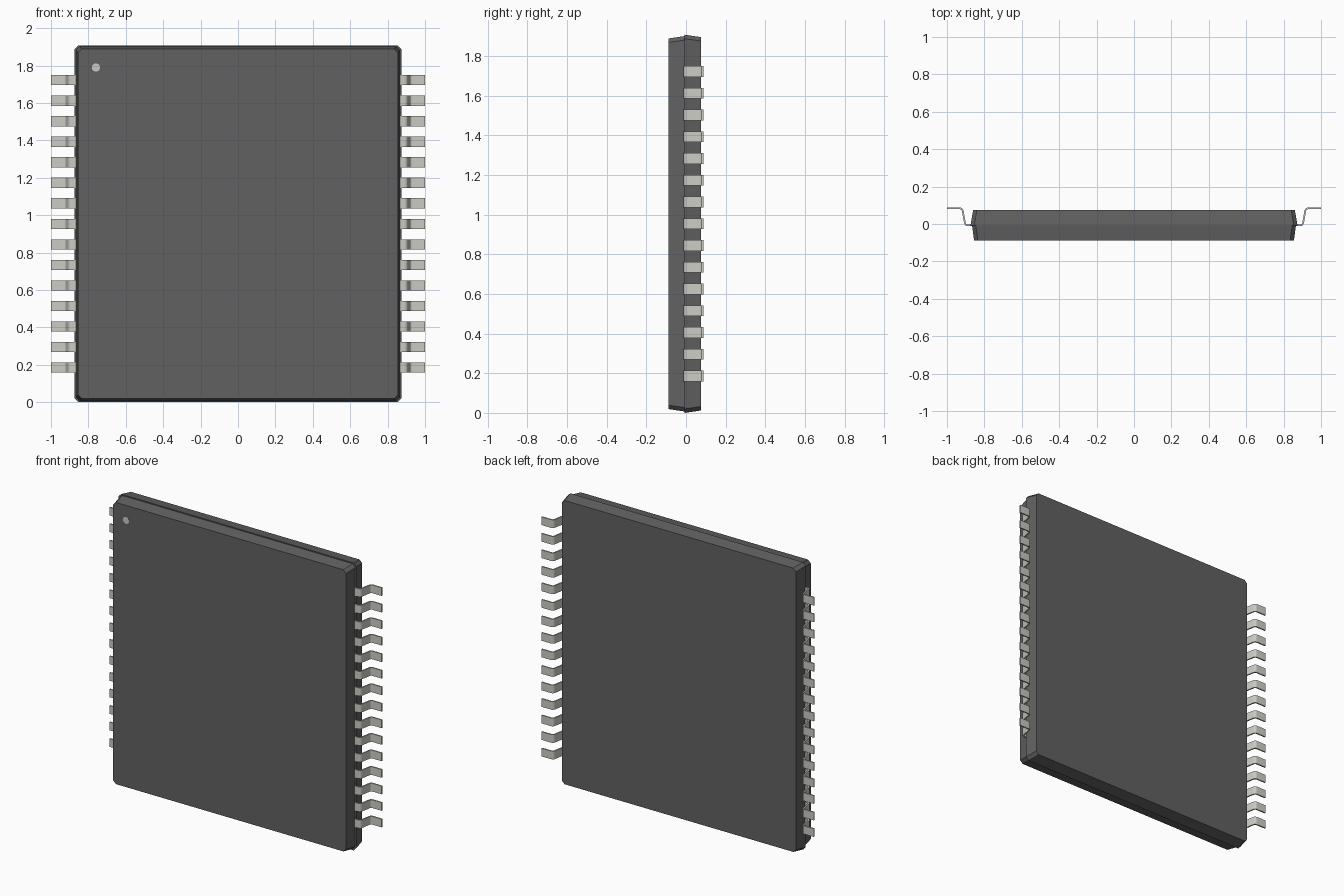
import bpy, bmesh, math
from mathutils import Vector

if "Cube" in bpy.data.objects:
    bpy.data.objects.remove(bpy.data.objects["Cube"])

MID_Z = 0.954


def material(name, rgb):
    m = bpy.data.materials.new(name)
    m.diffuse_color = (*rgb, 1)
    m.use_nodes = True
    m.node_tree.nodes["Principled BSDF"].inputs["Base Color"].default_value = m.diffuse_color
    return m


def make_object(name, bm, mat):
    bmesh.ops.recalc_face_normals(bm, faces=bm.faces)
    mesh = bpy.data.meshes.new(name)
    bm.to_mesh(mesh)
    bm.free()
    mesh.materials.append(mat)
    obj = bpy.data.objects.new(name, mesh)
    bpy.context.collection.objects.link(obj)
    return obj


def chamfered_ring(bm, w, h, y, c=0.02):
    pts = [(w - c, h), (w, h - c), (w, c - h), (w - c, -h),
           (c - w, -h), (-w, c - h), (-w, h - c), (c - w, h)]
    return [bm.verts.new((x, y, MID_Z + z)) for x, z in pts]


def bridge(bm, a, b):
    n = len(a)
    for i in range(n):
        j = (i + 1) % n
        bm.faces.new((a[i], a[j], b[j], b[i]))


def fillet(points, r, steps=4):
    """Round the inner corners of a polyline."""
    pts = [Vector(p) for p in points]
    out = [pts[0]]
    for a, b, c in zip(pts, pts[1:], pts[2:]):
        p, q = b + (a - b).normalized() * r, b + (c - b).normalized() * r
        for i in range(steps + 1):
            t = i / steps
            out.append(p * (1 - t) ** 2 + b * 2 * t * (1 - t) + q * t * t)
    return out + [pts[-1]]


plastic = material("dark_plastic", (0.12, 0.12, 0.12))
metal = material("lead_metal", (0.6, 0.6, 0.56))

# Package body: two drafted halves with a small step at the mould seam
bm = bmesh.new()
sections = [(0.855, 0.935, -0.088), (0.866, 0.947, -0.007),
            (0.874, 0.954, -0.007), (0.860, 0.942, 0.075)]
rings = [chamfered_ring(bm, *s) for s in sections]
for a, b in zip(rings, rings[1:]):
    bridge(bm, a, b)
bm.faces.new(rings[0])
bm.faces.new(rings[-1])
make_object("package_body", bm, plastic)

# Gull-wing leads: one bent strip, repeated up the side and mirrored
COUNT, PITCH, WIDTH, HALF_T = 15, 0.1097, 0.054, 0.0045
path = fillet([(0.84, -0.007), (0.902, -0.007), (0.918, 0.0835), (1.0, 0.0835)], 0.014)
sides = ([], [])
for i, p in enumerate(path):
    d = (path[min(i + 1, len(path) - 1)] - path[max(i - 1, 0)]).normalized()
    n = Vector((-d.y, d.x)) * HALF_T
    sides[0].append(p + n)
    sides[1].append(p - n)
z0 = MID_Z - PITCH * (COUNT - 1) / 2 - WIDTH / 2
bm = bmesh.new()
rings = []
for u, l in zip(*sides):
    rings.append([bm.verts.new((q.x, q.y, z)) for q, z in
                  ((u, z0), (u, z0 + WIDTH), (l, z0 + WIDTH), (l, z0))])
for a, b in zip(rings, rings[1:]):
    bridge(bm, a, b)
bm.faces.new(rings[0])
bm.faces.new(rings[-1])
leads = make_object("gull_wing_leads", bm, metal)
leads.data.shade_smooth()
leads.data.set_sharp_from_angle(angle=math.radians(35))
arr = leads.modifiers.new("rows", 'ARRAY')
arr.count = COUNT
arr.use_relative_offset = False
arr.use_constant_offset = True
arr.constant_offset_displace = (0, 0, PITCH)
mir = leads.modifiers.new("both_sides", 'MIRROR')
mir.use_axis = (True, False, False)

# Pin-one marker dot on the front face
bm = bmesh.new()
bmesh.ops.create_cone(bm, cap_ends=True, segments=32, radius1=0.022,
                      radius2=0.022, depth=0.004)
dot = make_object("pin_one_dot", bm, metal)
dot.rotation_euler.x = math.pi / 2
dot.location = (-0.76, -0.087, 1.79)
